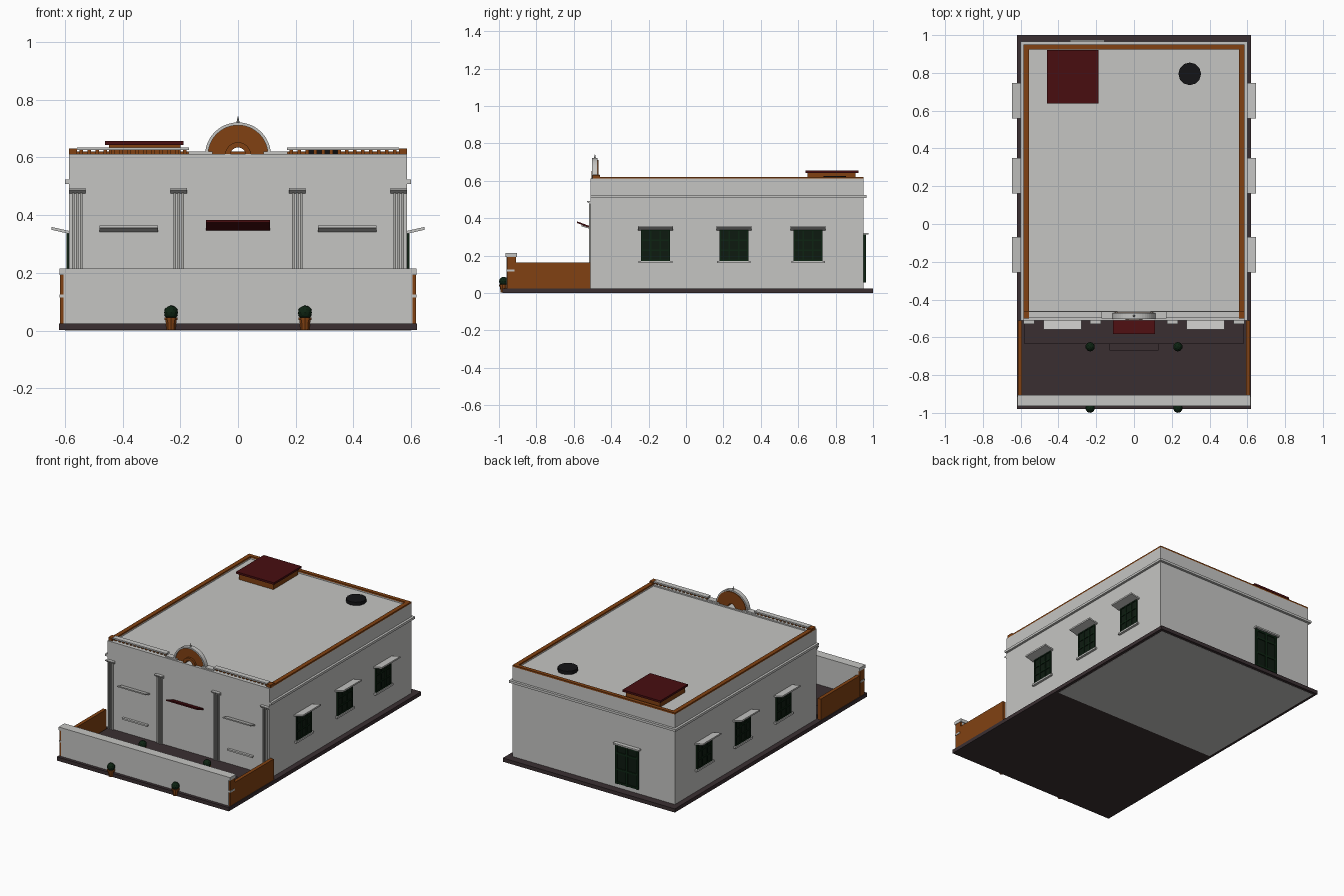
import bpy, bmesh, math

cube = bpy.data.objects.get("Cube")
if cube:
    bpy.data.objects.remove(cube, do_unlink=True)


def material(name, r, g, b):
    m = bpy.data.materials.new(name)
    m.use_nodes = True
    m.diffuse_color = (r, g, b, 1)
    m.node_tree.nodes["Principled BSDF"].inputs["Base Color"].default_value = (r, g, b, 1)
    return m


WHITE = material("white plaster", 0.56, 0.56, 0.545)
GREY = material("grey stone", 0.4, 0.4, 0.38)
BROWN = material("terracotta", 0.22, 0.053, 0.006)
RED = material("dark red", 0.065, 0.004, 0.005)
GREEN = material("dark green", 0.004, 0.017, 0.006)
GLASS = material("dark glass", 0.004, 0.01, 0.005)
DARK = material("dark paving", 0.042, 0.028, 0.031)
BLACK = material("black metal", 0.007, 0.007, 0.008)


def finish(name, bm, mat):
    bmesh.ops.recalc_face_normals(bm, faces=bm.faces)
    mesh = bpy.data.meshes.new(name)
    bm.to_mesh(mesh)
    bm.free()
    mesh.materials.append(mat)
    ob = bpy.data.objects.new(name, mesh)
    bpy.context.collection.objects.link(ob)
    return ob


def prism(name, profile, start, end, axis, mat):
    """Extrude a (side, z) outline along x or y."""
    bm = bmesh.new()
    place = (lambda p: (start, p[0], p[1])) if axis == "x" else (lambda p: (p[0], start, p[1]))
    face = bm.faces.new([bm.verts.new(place(p)) for p in profile])
    grown = bmesh.ops.extrude_face_region(bm, geom=[face])["geom"]
    shift = (end - start, 0, 0) if axis == "x" else (0, end - start, 0)
    bmesh.ops.translate(bm, vec=shift, verts=[v for v in grown if isinstance(v, bmesh.types.BMVert)])
    return finish(name, bm, mat)


def box(name, x, y, z, mat):
    return prism(name, [(x[0], z[0]), (x[1], z[0]), (x[1], z[1]), (x[0], z[1])], y[0], y[1], "y", mat)


def cone(name, at, r1, r2, height, sides, mat):
    bm = bmesh.new()
    bmesh.ops.create_cone(bm, cap_ends=True, segments=sides, radius1=r1, radius2=r2, depth=height)
    bmesh.ops.translate(bm, vec=(at[0], at[1], at[2] + height / 2), verts=bm.verts)
    return finish(name, bm, mat)


def half_ring(name, inner, outer, y, mat, centre=0.607, steps=24):
    arc = [math.pi * i / steps for i in range(steps + 1)]
    outline = [(r * math.cos(a), centre + r * math.sin(a))
               for r, angles in ((outer, arc), (inner, arc[::-1])) for a in angles]
    return prism(name, outline, y[0], y[1], "y", mat)


def span(mid, half):
    return (mid - half, mid + half)


FRONT, BACK, SIDE = -0.51, 0.95, 0.585

# Ground slab, porch and step
box("ground_slab", (-0.62, 0.62), (-0.98, 1.0), (0.001, 0.025), DARK)
box("slab_underside", (-0.6, 0.6), (0.0, 0.98), (0, 0.003), WHITE)
box("porch", (-0.58, 0.58), (-0.635, FRONT), (0.02, 0.045), DARK)
box("porch_step", (-0.13, 0.13), (-0.67, -0.63), (0.02, 0.035), DARK)

# Main building, roof deck and cornice
box("building", (-SIDE, SIDE), (FRONT, BACK), (0.02, 0.604), WHITE)
box("front_parapet", (-SIDE, SIDE), (FRONT, -0.46), (0.6, 0.612), WHITE)
box("back_parapet_wall", (-SIDE, SIDE), (0.925, BACK), (0.6, 0.611), WHITE)
box("back_coping", (-SIDE, SIDE), (0.925, BACK), (0.611, 0.621), BROWN)
box("back_cornice", (-0.6, 0.6), (BACK, 0.966), (0.508, 0.523), WHITE)
for s in (-1, 1):
    edge = sorted((s * 0.557, s * SIDE))
    box("side_parapet_wall", edge, (-0.46, 0.925), (0.6, 0.611), WHITE)
    box("side_coping", edge, (-0.46, 0.925), (0.611, 0.621), BROWN)
    box("corner_post", edge, (-0.5, -0.46), (0.61, 0.63), BROWN)
    box("side_cornice", sorted((s * SIDE, s * 0.6)), (FRONT, 0.966), (0.508, 0.523), WHITE)

    # Roof balustrade
    box("balustrade_rail", sorted((s * 0.17, s * 0.557)), (-0.497, -0.463), (0.625, 0.634), WHITE)
    for i in range(14):
        box("baluster", span(s * (0.185 + i * 0.0275), 0.006), (-0.487, -0.473), (0.61, 0.626), BROWN)
    box("arch_plinth", sorted((s * 0.088, s * 0.172)), (-0.5, -0.463), (0.61, 0.62), WHITE)

# Arched gable with finial
half_ring("gable_arch", 0.027, 0.105, (-0.492, -0.468), BROWN)
half_ring("gable_border", 0.104, 0.114, (-0.502, -0.472), WHITE)
half_ring("gable_inner_ring", 0.027, 0.045, (-0.505, -0.48), BROWN)
cone("gable_finial", (0, -0.487, 0.715), 0.007, 0, 0.03, 8, GREY)

# Roof hatch and vent
box("hatch_base", (-0.447, -0.2), (0.65, 0.905), (0.6, 0.643), BROWN)
box("hatch_lid", (-0.46, -0.188), (0.638, 0.922), (0.643, 0.656), RED)
cone("roof_vent", (0.295, 0.795, 0.6), 0.06, 0.06, 0.026, 12, BLACK)

# Fluted pilasters
for x in (-0.557, -0.205, 0.205, 0.557):
    for i in (-1, 0, 1):
        box("pilaster_flute", span(x + i * 0.014, 0.004), (-0.519, FRONT), (0.045, 0.476), GREY)
    cap = [(FRONT, 0.474), (-0.53, 0.487), (-0.53, 0.493), (FRONT, 0.493)]
    prism("pilaster_cap", cap, x - 0.029, x + 0.029, "x", WHITE)


def canopy(wall, reach, low, rise, thick):
    return [(wall, low), (reach, low + rise), (reach, low + rise + thick), (wall, low + thick)]


# Front awnings and sills
for s in (-1, 1):
    x = s * 0.379
    prism("front_awning", canopy(FRONT, -0.558, 0.342, 0.014, 0.008), x - 0.101, x + 0.101, "x", WHITE)
    box("front_sill", span(x, 0.09), (-0.525, FRONT), (0.135, 0.145), WHITE)
prism("entrance_awning", canopy(FRONT, -0.582, 0.347, 0.027, 0.009), -0.11, 0.11, "x", RED)

# Side windows
for s in (-1, 1):
    for y in (-0.163, 0.256, 0.653):
        def out(a, b):
            return sorted((s * a, s * b))
        box("window_glass", out(SIDE, 0.589), span(y, 0.077), (0.172, 0.338), GLASS)
        for z in (0.175, 0.228, 0.282, 0.335):
            box("window_bar", out(SIDE, 0.594), span(y, 0.077), span(z, 0.004), GREEN)
        for off in (-0.073, -0.025, 0.025, 0.073):
            box("window_mullion", out(SIDE, 0.594), span(y + off, 0.004), (0.172, 0.338), GREEN)
        box("window_sill", out(SIDE, 0.6), span(y, 0.09), (0.16, 0.172), WHITE)
        shade = [(s * a, z) for a, z in canopy(SIDE, 0.647, 0.335, 0.014, 0.01)]
        prism("window_awning", shade, y - 0.094, y + 0.094, "y", WHITE)

# Back door
door = (-0.325, -0.165)
box("back_door", door, (BACK, 0.956), (0.055, 0.312), GLASS)
for x in (-0.32, -0.245, -0.17):
    box("door_stile", span(x, 0.007), (BACK, 0.963), (0.055, 0.312), GREEN)
for z in (0.062, 0.15, 0.255, 0.305):
    box("door_rail", door, (BACK, 0.961), span(z, 0.006), GREEN)
box("door_hood", (-0.34, -0.155), (BACK, 0.975), (0.312, 0.322), WHITE)

# Courtyard walls
box("court_front_wall", (-0.605, 0.605), (-0.96, -0.91), (0.02, 0.195), WHITE)
box("court_wall_cap", (-0.618, 0.618), (-0.964, -0.904), (0.193, 0.214), WHITE)
for s in (-1, 1):
    box("court_wall_end", sorted((s * 0.604, s * 0.616)), (-0.958, -0.91), (0.02, 0.193), BROWN)
    box("court_end_band", sorted((s * 0.604, s * 0.619)), (-0.96, -0.916), (0.114, 0.125), WHITE)
    box("court_side_wall", sorted((s * 0.592, s * 0.615)), (-0.91, FRONT), (0.02, 0.162), BROWN)

    # Potted shrubs
    for y, z in ((-0.975, 0.002), (-0.65, 0.025)):
        x = s * 0.232
        cone("plant_pot", (x, y, z), 0.016, 0.021, 0.04, 10, BROWN)
        cone("pot_rim", (x, y, z + 0.034), 0.024, 0.024, 0.009, 10, BROWN)
        bm = bmesh.new()
        bmesh.ops.create_icosphere(bm, subdivisions=2, radius=0.025)
        bmesh.ops.translate(bm, vec=(x, y, z + 0.06), verts=bm.verts)
        finish("shrub", bm, GREEN)
